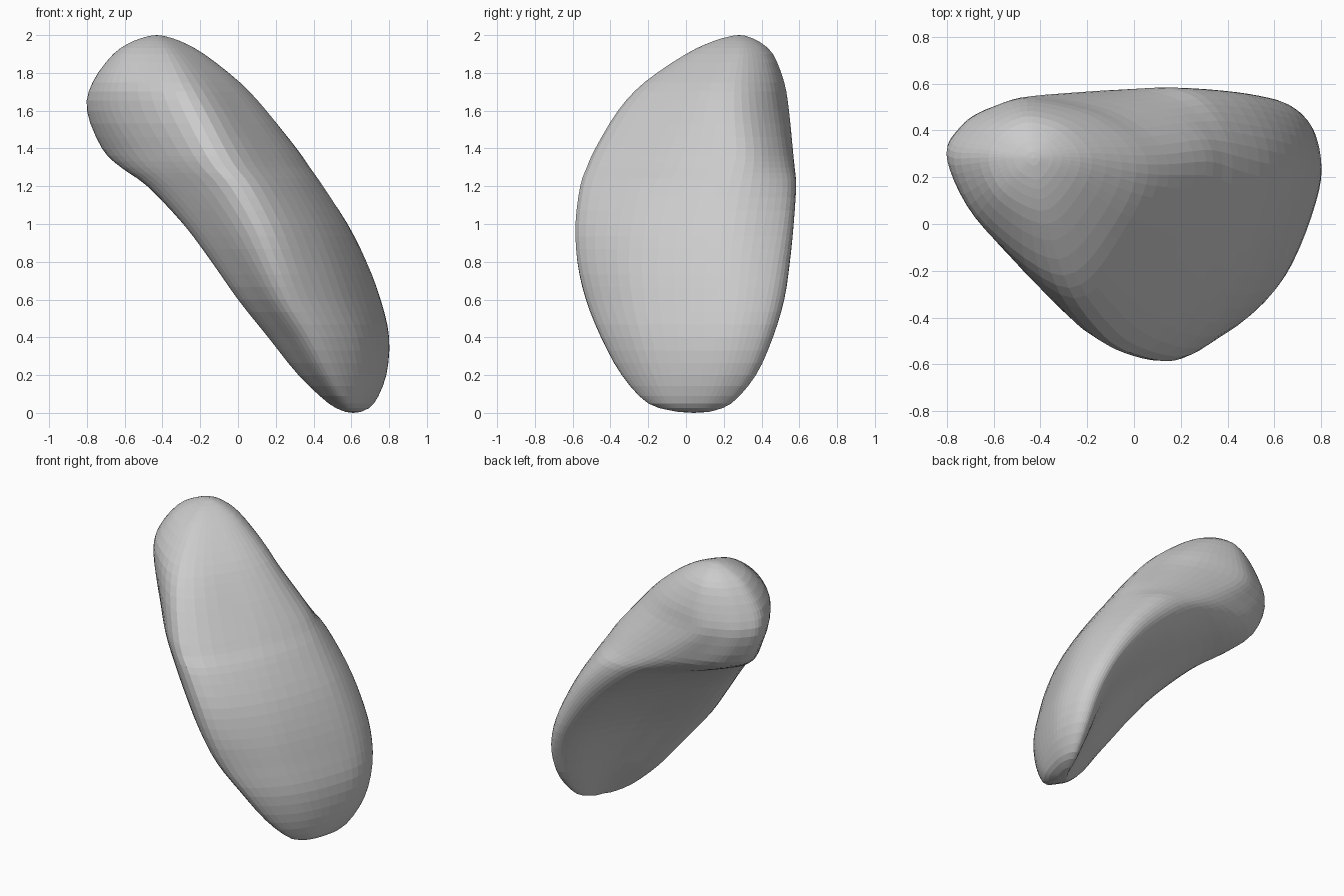
import bpy, bmesh
from mathutils import Vector

if "Cube" in bpy.data.objects:
    bpy.data.objects.remove(bpy.data.objects["Cube"])

# Extents of each horizontal slice: z, x min, x max, y min, y max
SLICES = [
    (0.005, .57, .65, -.04, .12), (0.05, .48, .72, -.20, .24), (0.2, .32, .785, -.34, .37),
    (0.4, .16, .80, -.45, .46), (0.6, .0, .755, -.53, .52), (0.8, -.14, .68, -.575, .55),
    (1.0, -.29, .58, -.585, .57), (1.2, -.48, .45, -.56, .583), (1.3, -.62, .38, -.525, .575),
    (1.4, -.72, .31, -.48, .565), (1.6, -.80, .15, -.36, .545), (1.75, -.77, .01, -.22, .52),
    (1.9, -.66, -.18, 0, .46), (1.97, -.55, -.31, .15, .38), (1.997, -.46, -.40, .25, .31)]

# Slice outlines in 0..1 space by height: hollow body, lobe edge, lobe, rounded tip
# Order: front ridge, right, right corner, back, hollow, left
OUTLINES = [
    (0.65, [(.38, 0), (.75, .23), (1, .66), (.98, .91), (.84, 1), (.68, .91), (.40, .61), (0, .30), (.14, .10)]),
    (1.15, [(.52, 0), (.83, .27), (1, .68), (.89, .94), (.70, 1), (.46, .92), (.18, .70), (0, .44), (.16, .20)]),
    (1.37, [(.57, 0), (.86, .32), (1, .72), (.84, .93), (.56, 1), (.30, .96), (.08, .87), (0, .70), (.20, .33)]),
    (1.60, [(.60, 0), (.88, .33), (1, .68), (.79, .91), (.42, 1), (.20, .95), (.06, .86), (0, .70), (.18, .36)]),
    (1.95, [(.60, 0), (.90, .28), (1, .60), (.80, .88), (.48, 1), (.24, .93), (.08, .78), (0, .55), (.17, .20)])]
RING = 54
ROWS_PER_SLICE = 3


def spline(p0, p1, p2, p3, t):
    return 0.5 * (2 * p1 + (p2 - p0) * t + (2 * p0 - 5 * p1 + 4 * p2 - p3) * t * t
                  + (3 * p1 - p0 - 3 * p2 + p3) * t ** 3)


def outline(z):
    z = min(max(z, OUTLINES[0][0]), OUTLINES[-1][0])
    for (za, a), (zb, b) in zip(OUTLINES, OUTLINES[1:]):
        if za <= z <= zb:
            pts = [Vector(p).lerp(Vector(q), (z - za) / (zb - za)) for p, q in zip(a, b)]
    n, out = len(pts), []
    for i in range(RING):
        f = i * n / RING
        k = int(f)
        out.append(spline(*[pts[(k + j) % n] for j in (-1, 0, 1, 2)], f - k))
    lo = [min(p[a] for p in out) for a in (0, 1)]
    hi = [max(p[a] for p in out) for a in (0, 1)]
    return [[(p[a] - lo[a]) / (hi[a] - lo[a]) for a in (0, 1)] for p in out]


# Rings of the curved body
rings = []
for z, x0, x1, y0, y1 in SLICES:
    rings.append([Vector((x0 + s * (x1 - x0), y0 + t * (y1 - y0), z)) for s, t in outline(z)])

# Smooth in-between rings
rows = []
last = len(rings) - 1
for k in range(last):
    four = [rings[min(max(k + j, 0), last)] for j in (-1, 0, 1, 2)]
    for step in range(ROWS_PER_SLICE):
        rows.append([spline(*q, step / ROWS_PER_SLICE) for q in zip(*four)])
rows.append(rings[-1])

# Skin the rings and close both ends
bm = bmesh.new()
grid = [[bm.verts.new(p) for p in row] for row in rows]
for a, b in zip(grid, grid[1:]):
    for i in range(RING):
        j = (i + 1) % RING
        bm.faces.new((a[i], a[j], b[j], b[i]))
for row, tip in ((grid[0], (.61, .04, 0)), (grid[-1], (-.43, .28, 2))):
    v = bm.verts.new(tip)
    for i in range(RING):
        bm.faces.new((row[i], row[(i + 1) % RING], v))
bmesh.ops.recalc_face_normals(bm, faces=bm.faces)
mesh = bpy.data.meshes.new("curved_body")
bm.to_mesh(mesh)
bm.free()
body = bpy.data.objects.new("curved_body", mesh)
bpy.context.collection.objects.link(body)
